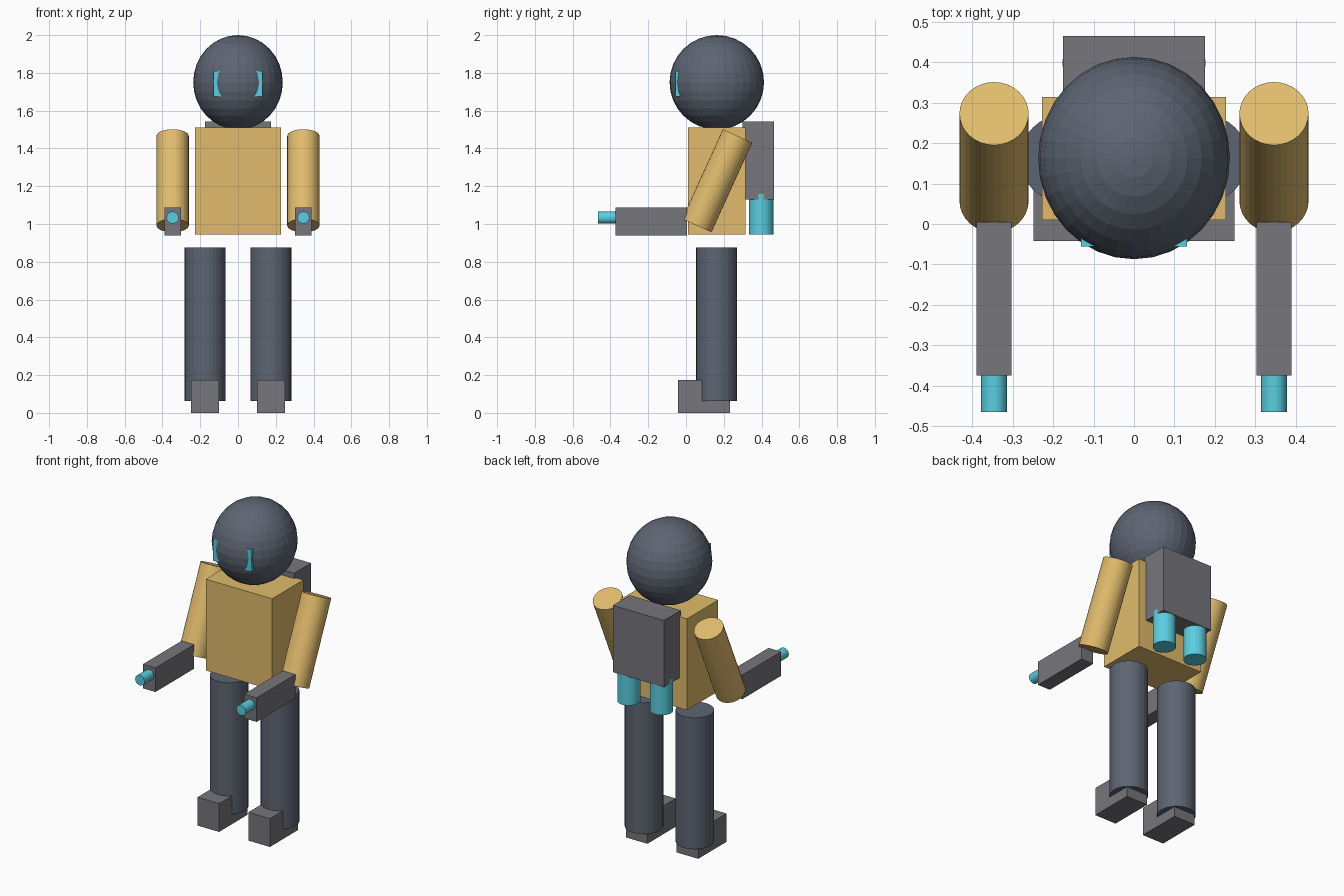
import bpy
from mathutils import Vector

if "Cube" in bpy.data.objects:
    bpy.data.objects.remove(bpy.data.objects["Cube"])


def material(name, rgb):
    m = bpy.data.materials.new(name)
    m.diffuse_color = (*rgb, 1.0)
    m.use_nodes = True
    m.node_tree.nodes["Principled BSDF"].inputs["Base Color"].default_value = m.diffuse_color
    return m


DARK = material("dark_blue_grey", (0.11, 0.13, 0.17))
GREY = material("mid_grey", (0.18, 0.18, 0.20))
TAN = material("tan", (0.75, 0.50, 0.15))
CYAN = material("cyan", (0.10, 0.62, 0.75))


def finish(name, mat):
    ob = bpy.context.object
    ob.name = name
    ob.data.materials.append(mat)
    return ob


def box(name, lo, hi, mat):
    """Box between two opposite corners."""
    lo, hi = Vector(lo), Vector(hi)
    bpy.ops.mesh.primitive_cube_add(size=1, location=(lo + hi) / 2)
    ob = finish(name, mat)
    ob.scale = hi - lo
    return ob


def rod(name, start, end, radius, mat):
    """Cylinder between two points."""
    a, b = Vector(start), Vector(end)
    turn = (b - a).to_track_quat('Z', 'Y').to_euler()
    bpy.ops.mesh.primitive_cylinder_add(vertices=32, radius=radius, depth=(b - a).length,
                                        location=(a + b) / 2, rotation=turn)
    return finish(name, mat)


# Head with a visor that only breaks the surface at its two ends
bpy.ops.mesh.primitive_uv_sphere_add(segments=32, ring_count=16, radius=1, location=(0, 0.163, 1.75))
finish("head", DARK).scale = (0.237, 0.25, 0.25)
box("visor", (-0.131, -0.056, 1.675), (0.131, 0.03, 1.81), CYAN)

# Torso and backpack
box("torso", (-0.227, 0.01, 0.945), (0.227, 0.314, 1.51), TAN)
box("backpack", (-0.175, 0.30, 1.13), (0.175, 0.465, 1.543), GREY)

for side, s in (("left", 1), ("right", -1)):
    # Backpack thruster
    rod(side + "_thruster", (s * 0.112, 0.398, 0.945), (s * 0.112, 0.398, 1.16), 0.065, CYAN)

    # Leg and foot
    x = s * 0.174
    rod(side + "_leg", (x, 0.162, 0.062), (x, 0.162, 0.875), 0.108, DARK)
    box(side + "_foot", (x - 0.074, -0.042, 0), (x + 0.074, 0.234, 0.175), GREY)

    # Slanted upper arm, level forearm, hand
    x = s * 0.346
    rod(side + "_upper_arm", (x, 0.057, 0.992), (x, 0.273, 1.466), 0.0855, TAN)
    box(side + "_forearm", (x - 0.043, -0.374, 0.938), (x + 0.043, 0.005, 1.087), GREY)
    rod(side + "_hand", (x, -0.36, 1.034), (x, -0.465, 1.034), 0.032, CYAN)
